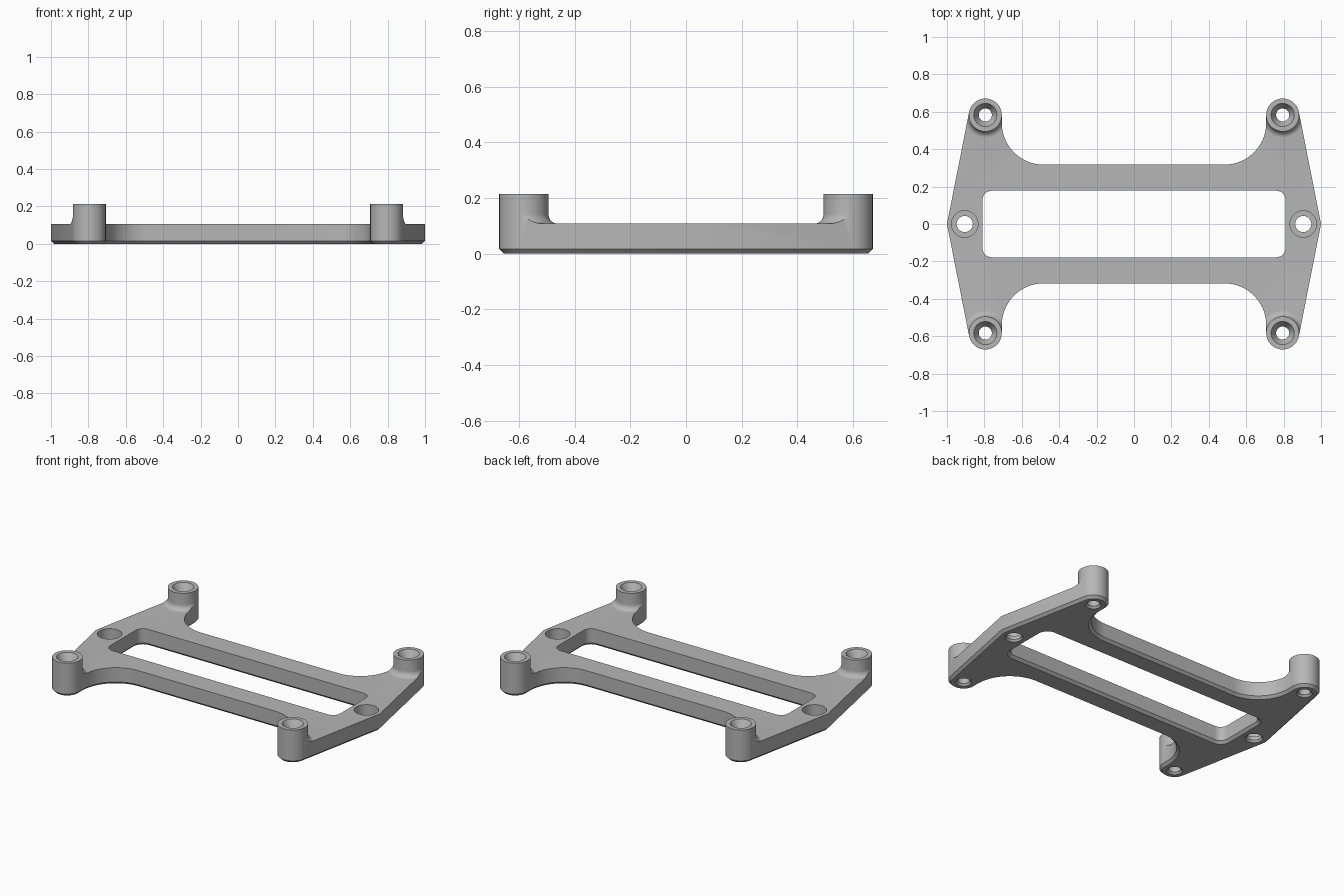
import bpy, bmesh
from math import sin, cos, pi, atan2, acos, hypot, radians
from mathutils import Vector

cube = bpy.data.objects.get("Cube")
if cube:
    bpy.data.objects.remove(cube, do_unlink=True)

PLATE_H, BOSS_H, CHAMFER = 0.107, 0.213, 0.016
BOSS_X, BOSS_Y, BOSS_R = 0.795, 0.583, 0.088
CORNERS = [(sx, sy) for sx in (1, -1) for sy in (1, -1)]

grey = bpy.data.materials.new("Grey plastic")
grey.use_nodes = True
grey.diffuse_color = (0.47, 0.47, 0.47, 1)
grey.node_tree.nodes["Principled BSDF"].inputs["Base Color"].default_value = grey.diffuse_color


def arc(cx, cy, r, a0, a1, n):
    return [(cx + r * cos(a0 + (a1 - a0) * i / n), cy + r * sin(a0 + (a1 - a0) * i / n))
            for i in range(n + 1)]


def offset(points, d):
    """Grow a counter-clockwise outline by d with mitred corners."""
    out = []
    for i, p in enumerate(points):
        a, p, b = Vector(points[i - 1]), Vector(p), Vector(points[(i + 1) % len(points)])
        u, v = (p - a).normalized(), (b - p).normalized()
        n1, n2 = Vector((u.y, -u.x)), Vector((v.y, -v.x))
        out.append(tuple(p + (n1 + n2) * d / (1 + n1.dot(n2))))
    return out


def loft(name, rings):
    """Closed solid through (z, outline) rings, listed bottom to top."""
    bm = bmesh.new()
    loops = [[bm.verts.new((x, y, z)) for x, y in pts] for z, pts in rings]
    for lo, hi in zip(loops, loops[1:]):
        for i in range(len(lo)):
            j = (i + 1) % len(lo)
            bm.faces.new((lo[i], lo[j], hi[j], hi[i]))
    bm.faces.new(loops[0][::-1])
    bm.faces.new(loops[-1])
    mesh = bpy.data.meshes.new(name)
    bm.to_mesh(mesh)
    bm.free()
    mesh.materials.append(grey)
    ob = bpy.data.objects.new(name, mesh)
    bpy.context.collection.objects.link(ob)
    return ob


def turned(name, x, y, profile, n=64):
    """Round solid from (radius, z) pairs."""
    return loft(name, [(z, arc(x, y, r, 0, 2 * pi, n)[:-1]) for r, z in profile])


def combine(target, tool, operation):
    mod = target.modifiers.new("combine", "BOOLEAN")
    mod.operation, mod.solver, mod.object = operation, "EXACT", tool
    bpy.context.view_layer.objects.active = target
    bpy.ops.object.modifier_apply(modifier=mod.name)
    bpy.data.objects.remove(tool, do_unlink=True)


# Outer outline: pointed side, round corner, concave sweep into the long rail
to_tip = atan2(-BOSS_Y, 1 - BOSS_X)
tangent = to_tip + acos(BOSS_R / hypot(1 - BOSS_X, BOSS_Y))
sweep_r = 0.225
sweep_x = BOSS_X - BOSS_R - sweep_r
quarter = arc(BOSS_X, BOSS_Y, BOSS_R, tangent, pi, 28)
quarter += arc(sweep_x, 0.317 + sweep_r, sweep_r, 0, -pi / 2, 20)
half = quarter + [(-x, y) for x, y in reversed(quarter)]
outline = [(1, 0)] + half + [(-1, 0)] + [(x, -y) for x, y in reversed(half)]
bracket = loft("mounting_bracket", [(0, offset(outline, -CHAMFER)), (CHAMFER, outline),
                                    (BOSS_H, outline)])

# Keep only the low plate and the filleted standoffs
envelope = loft("envelope", [(z, [(-2, -2), (2, -2), (2, 2), (-2, 2)])
                             for z in (-0.1, PLATE_H)])
fillet = 0.035
post_r = BOSS_R + 0.0005
flare = [(post_r + fillet, -0.05)]
flare += [(post_r + fillet - fillet * sin(t), PLATE_H - 0.0005 + fillet - fillet * cos(t))
          for t in [i * pi / 16 for i in range(9)]]
flare.append((post_r, 0.3))
for sx, sy in CORNERS:
    combine(envelope, turned("standoff", sx * BOSS_X, sy * BOSS_Y, flare), "UNION")
combine(bracket, envelope, "INTERSECT")

# Central slot with rounded corners and a chamfered lower rim
sx, sy, r = 0.81, 0.178, 0.05
slot = []
for k, (cx, cy) in enumerate([(1, 1), (-1, 1), (-1, -1), (1, -1)]):
    slot += arc(cx * (sx - r), cy * (sy - r), r, k * pi / 2, (k + 1) * pi / 2, 8)
combine(bracket, loft("slot", [(-0.01, offset(slot, CHAMFER + 0.01)), (CHAMFER, slot),
                               (0.3, slot)]), "DIFFERENCE")

# Countersunk screw holes through the standoffs
screw = [(0.046, -0.01), (0.046, 0.0), (0.035, 0.012), (0.035, 0.165),
         (0.062, BOSS_H), (0.065, 0.22)]
for sx, sy in CORNERS:
    combine(bracket, turned("screw_hole", sx * BOSS_X, sy * BOSS_Y, screw, 48), "DIFFERENCE")

# Counterbored holes at the pointed sides
bore = [(0.052, -0.01), (0.052, 0.0), (0.043, 0.012), (0.043, 0.035), (0.071, 0.035), (0.071, 0.2)]
for side in (1, -1):
    combine(bracket, turned("side_hole", side * 0.905, 0, bore, 48), "DIFFERENCE")

bpy.ops.object.select_all(action="DESELECT")
bracket.select_set(True)
bpy.context.view_layer.objects.active = bracket
bpy.ops.object.shade_smooth_by_angle(angle=radians(25))
